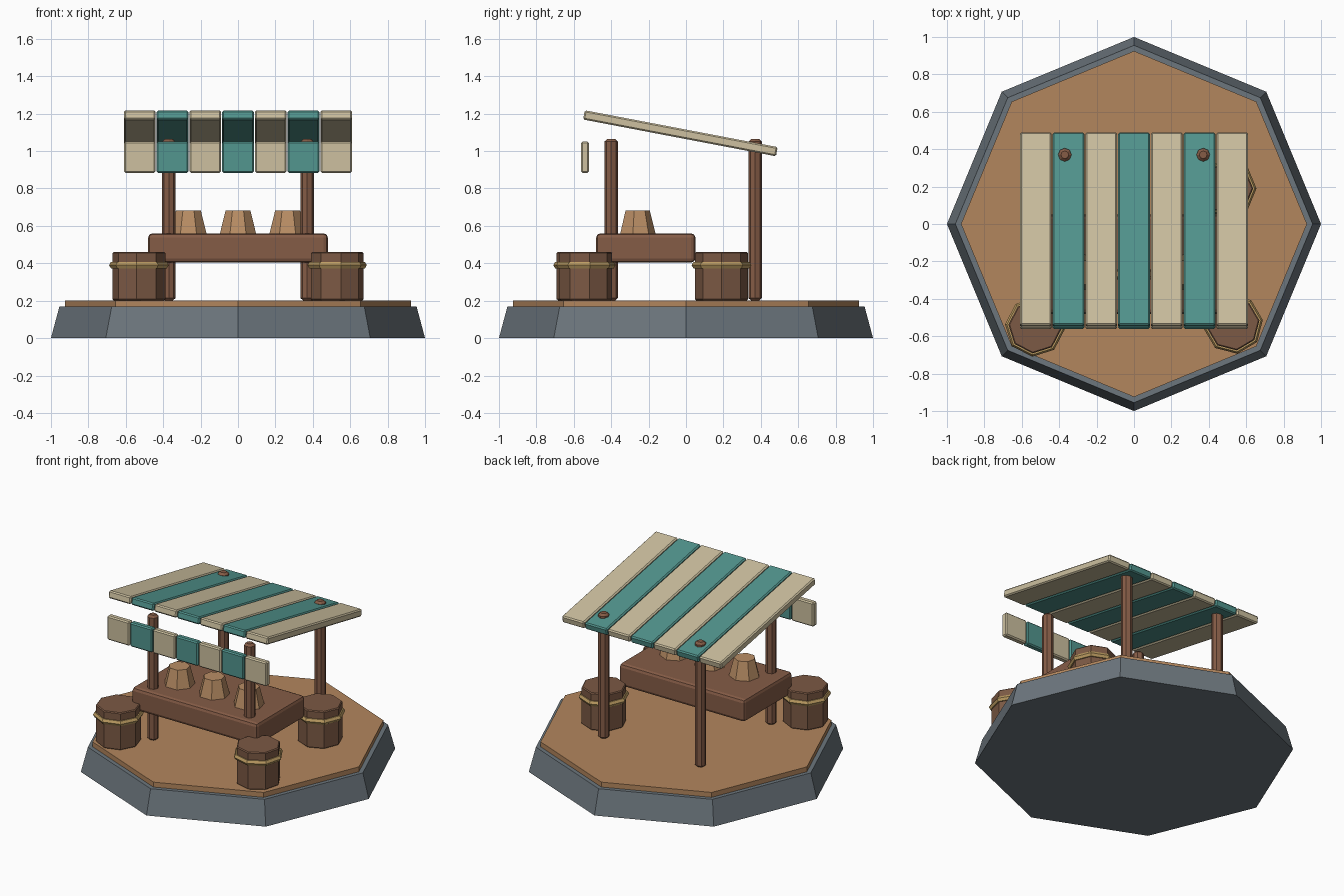
import bpy
from math import radians, pi

cube = bpy.data.objects.get("Cube")
if cube:
    bpy.data.objects.remove(cube, do_unlink=True)


def material(name, rgb):
    m = bpy.data.materials.new(name)
    m.use_nodes = True
    color = (*rgb, 1)
    m.diffuse_color = color
    m.node_tree.nodes["Principled BSDF"].inputs["Base Color"].default_value = color
    return m


STONE = material("grey stone", (0.15, 0.18, 0.205))
DECK = material("tan planks", (0.45, 0.24, 0.11))
WOOD = material("brown wood", (0.235, 0.107, 0.062))
BARREL = material("dark barrel wood", (0.2, 0.1, 0.058))
BRASS = material("brass hoop", (0.5, 0.33, 0.12))
CUP = material("light cup wood", (0.49, 0.27, 0.13))
CREAM = material("cream cloth", (0.61, 0.53, 0.35))
TEAL = material("teal cloth", (0.085, 0.305, 0.275))


def finish(name, mat, bevel=0, segments=1):
    ob = bpy.context.object
    ob.name = name
    ob.data.materials.append(mat)
    if bevel:
        mod = ob.modifiers.new("soft edges", "BEVEL")
        mod.width = bevel
        mod.segments = segments
        mod.limit_method = "ANGLE"
        mod.angle_limit = radians(50)
    return ob


def box(name, loc, size, mat, bevel=0, tilt=0, segments=1):
    bpy.ops.mesh.primitive_cube_add(size=1, location=loc)
    ob = bpy.context.object
    ob.scale = size
    bpy.ops.object.transform_apply(location=False, rotation=False, scale=True)
    ob.rotation_euler.x = tilt
    return finish(name, mat, bevel, segments)


def prism(name, x, y, z0, z1, r0, r1, sides, mat, bevel=0, turn=0):
    bpy.ops.mesh.primitive_cone_add(vertices=sides, radius1=r0, radius2=r1, depth=z1 - z0,
                                    location=(x, y, (z0 + z1) / 2), rotation=(0, 0, turn))
    return finish(name, mat, bevel)


# Octagonal platform
prism("stone_base", 0, 0, 0, 0.168, 1.0, 0.955, 8, STONE)
prism("plank_deck", 0, 0, 0.165, 0.202, 0.925, 0.925, 8, DECK)

# Four posts
for side, x in (("right", -0.37), ("left", 0.37)):
    for end, y in (("front", -0.4), ("back", 0.37)):
        prism(f"{end}_{side}_post", x, y, 0.2, 1.065, 0.036, 0.036, 8, WOOD, 0.014)

# Counter and cups
box("counter", (0, -0.215, 0.482), (0.96, 0.53, 0.156), WOOD, 0.022, segments=2)
for i in range(3):
    prism(f"cup_{i + 1}", (i - 1) * 0.265, -0.262, 0.555, 0.682, 0.1, 0.068, 7, CUP)

# Striped awning and hanging front flaps
for i in range(7):
    x = (i - 3) * 0.175
    cloth = TEAL if i % 2 else CREAM
    box(f"awning_strip_{i + 1}", (x, -0.03, 1.095), (0.17, 1.05, 0.05),
        cloth, 0.008, radians(-10.8))
    box(f"front_flap_{i + 1}", (x, -0.54, 0.967), (0.17, 0.042, 0.166), cloth, 0.008)

# Barrel stools with hoops
for i, (x, y, turn) in enumerate(((-0.53, -0.55, -5), (0.53, -0.535, 8), (0.495, 0.19, 0))):
    turn = radians(turn)
    prism(f"barrel_stool_{i + 1}", x, y, 0.202, 0.46, 0.142, 0.142, 8, BARREL, 0.006, turn)
    bpy.ops.mesh.primitive_torus_add(major_segments=8, minor_segments=6, major_radius=0.14,
                                     minor_radius=0.02, location=(x, y, 0.39),
                                     rotation=(0, 0, turn + pi / 2))
    finish(f"barrel_hoop_{i + 1}", BRASS)
